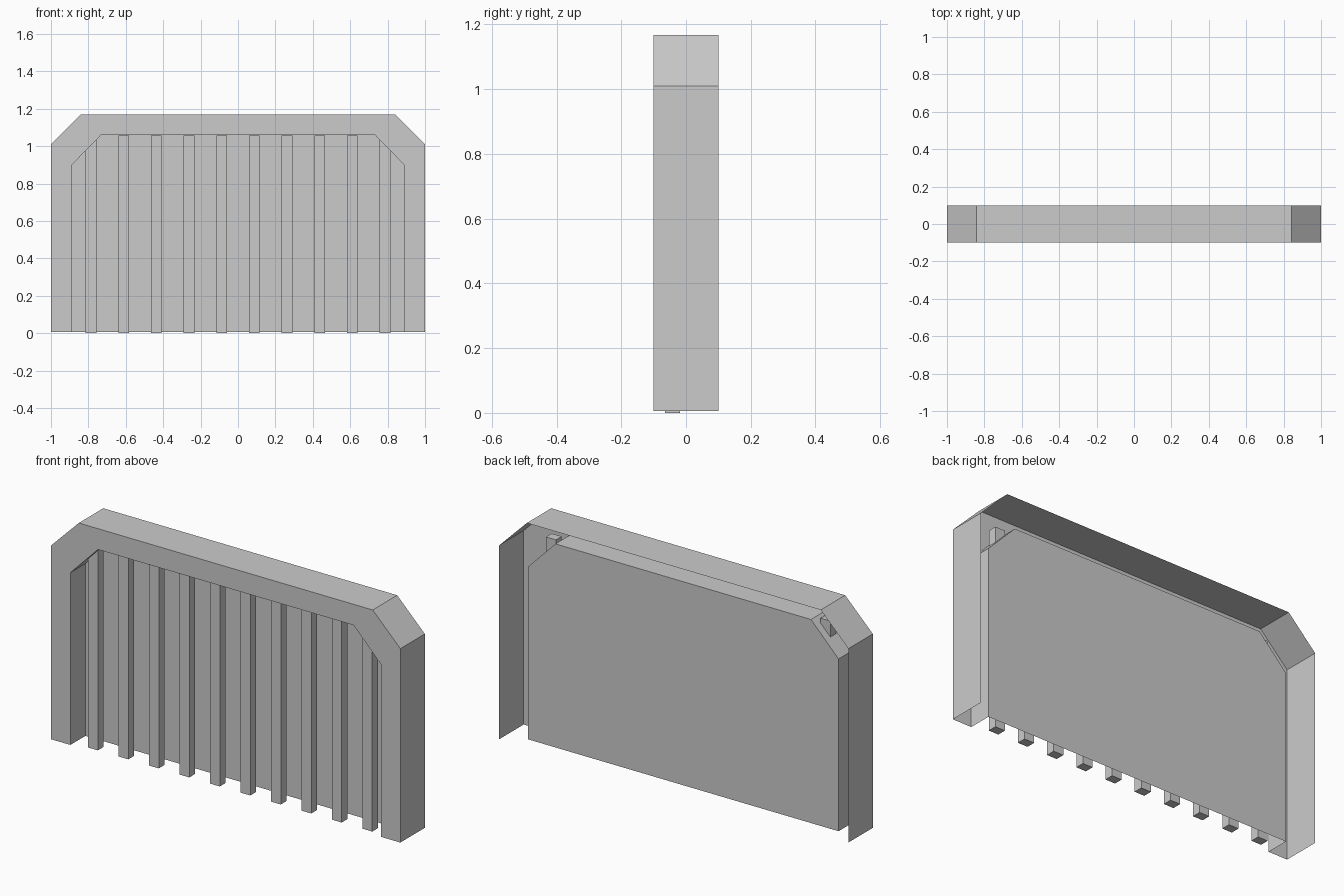
import bpy
import bmesh

if "Cube" in bpy.data.objects:
    bpy.data.objects.remove(bpy.data.objects["Cube"])

FRONT, BACK, PANEL_Y, BASE = -0.1, 0.1, 0.023, 0.006


def arch(bm, half, shoulder, flat, top, y):
    """Chamfered arch outline, from the left foot over to the right foot."""
    left = [(-half, BASE), (-half, shoulder), (-flat, top)]
    right = [(-x, z) for x, z in reversed(left)]
    return [bm.verts.new((x, y, z)) for x, z in left + right]


def finish(bm, name):
    mesh = bpy.data.meshes.new(name)
    bm.to_mesh(mesh)
    bm.free()
    obj = bpy.data.objects.new(name, mesh)
    bpy.context.collection.objects.link(obj)
    return obj


# Hollow arch shell: outer wall, front rim, inner reveal and recessed panel
outer = (1.0, 1.01, 0.842, 1.168)
inner = (0.89, 0.898, 0.732, 1.06)
bm = bmesh.new()
loops = [arch(bm, *outer, BACK), arch(bm, *outer, FRONT),
         arch(bm, *inner, FRONT), arch(bm, *inner, PANEL_Y)]
for a, b in zip(loops, loops[1:]):
    for i in range(len(a) - 1):
        bm.faces.new((a[i], b[i], b[i + 1], a[i + 1]))
bm.faces.new(list(reversed(loops[-1])))
finish(bm, "arch_frame")

# Row of ten vertical bars in the opening
BAR_W, BAR_D, BAR_H, COUNT, END_X = 0.057, 0.047, 1.058, 10, 0.786
for n in range(COUNT):
    bm = bmesh.new()
    bmesh.ops.create_cube(bm, size=1)
    bmesh.ops.scale(bm, vec=(BAR_W, BAR_D, BAR_H), verts=bm.verts)
    x = -END_X + 2 * END_X * n / (COUNT - 1)
    bmesh.ops.translate(bm, vec=(x, -0.0415, BAR_H / 2), verts=bm.verts)
    finish(bm, f"vertical_bar_{n + 1}")
